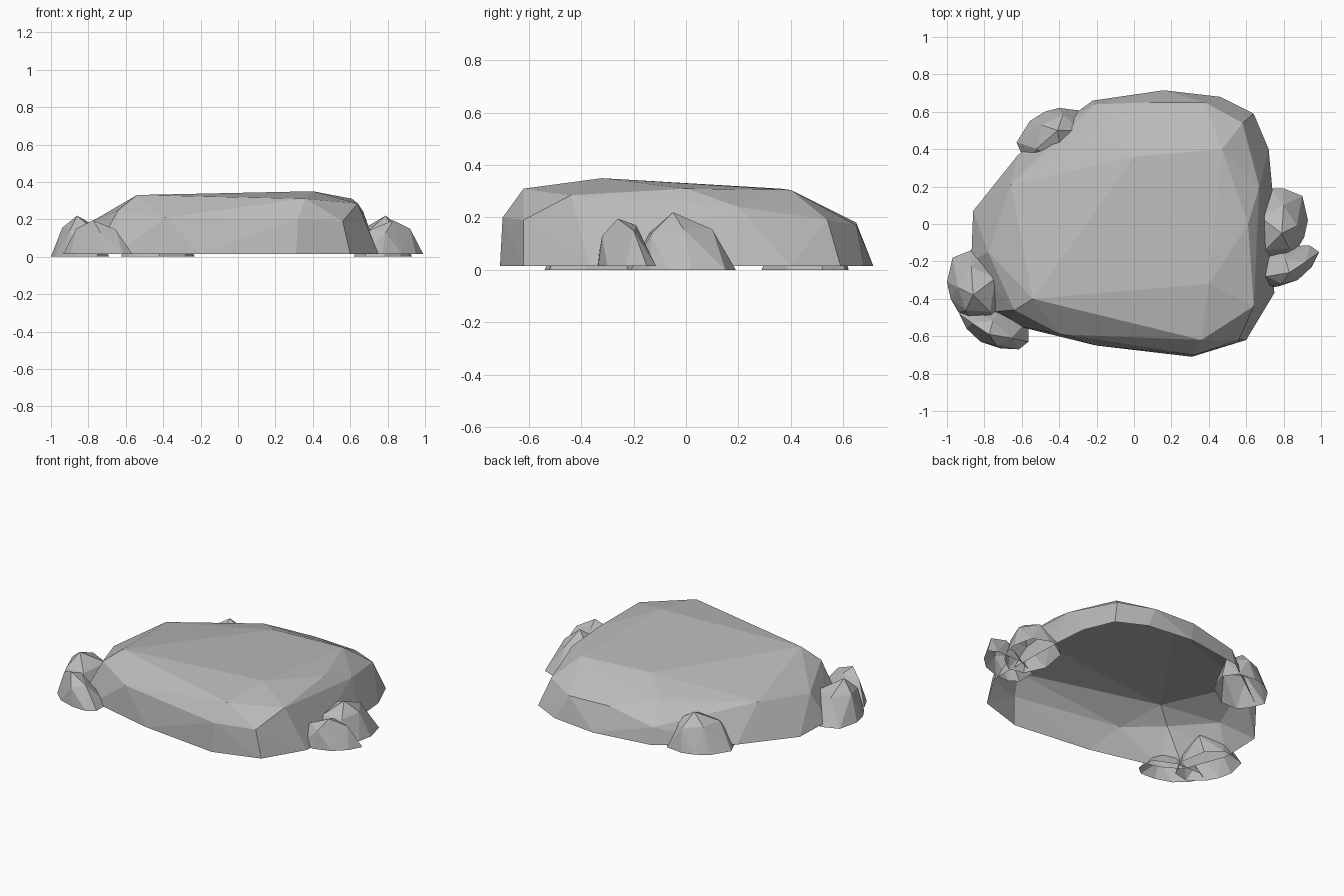
import bpy
import bmesh
from math import radians
from mathutils import Matrix, Vector

# Remove the default cube only
default_cube = bpy.data.objects.get("Cube")
if default_cube:
    bpy.data.objects.remove(default_cube, do_unlink=True)

# One grey stone material
stone = bpy.data.materials.new("grey_stone")
stone.use_nodes = True
stone_colour = (0.5, 0.5, 0.5, 1)
stone.diffuse_color = stone_colour
shader = next(n for n in stone.node_tree.nodes if n.type == 'BSDF_PRINCIPLED')
shader.inputs["Base Color"].default_value = stone_colour
shader.inputs["Roughness"].default_value = 0.9


def make_rock(name, footprint, base_height, crown, centre=(0, 0), turn=0, mirrored=False):
    """Faceted hull over a footprint and crown points, open underneath."""
    bm = bmesh.new()
    for x, y in footprint:
        bm.verts.new((x, y, base_height))
    for point in crown:
        bm.verts.new(point)

    # Wrap the points and drop any that fall inside the hull
    hull = bmesh.ops.convex_hull(bm, input=bm.verts[:])
    unused = [v for v in bm.verts if not v.link_faces]
    bmesh.ops.delete(bm, geom=unused, context='VERTS')
    bmesh.ops.recalc_face_normals(bm, faces=bm.faces[:])

    # Remove the flat underside
    underside = [f for f in bm.faces
                 if all(v.co.z < base_height + 0.001 for v in f.verts)]
    bmesh.ops.delete(bm, geom=underside, context='FACES')

    # Place the rock, mirroring across x when asked
    placement = Matrix.Translation(Vector((*centre, 0)))
    placement = placement @ Matrix.Rotation(radians(turn), 4, 'Z')
    if mirrored:
        placement = placement @ Matrix.Diagonal((-1, 1, 1, 1))
    bmesh.ops.transform(bm, matrix=placement, verts=bm.verts[:])
    if mirrored:
        bmesh.ops.reverse_faces(bm, faces=bm.faces[:])

    mesh = bpy.data.meshes.new(name)
    bm.to_mesh(mesh)
    bm.free()
    mesh.materials.append(stone)
    rock = bpy.data.objects.new(name, mesh)
    bpy.context.collection.objects.link(rock)
    return rock


# Broad flat-topped boulder
boulder_footprint = [
    (-.22, .66), (.16, .715), (.46, .68), (.64, .59), (.72, .4), (.74, .18),
    (.75, -.37), (.6, -.62), (.31, -.71), (-.2, -.65), (-.4, -.6),
    (-.65, -.54), (-.77, -.47), (-.87, -.2), (-.86, .07), (-.62, .37),
]
boulder_crown = [
    # Top plateau
    (.36, -.62, .31), (.4, -.32, .35), (-.54, -.4, .33), (.64, -.44, .285),
    (.61, 0, .31), (.47, .4, .305), (0, .36, .31),
    # Sloping shoulders
    (.38, .65, .17), (.09, .65, .18), (-.21, .64, .12), (-.18, .52, .24),
    (.58, .54, .19), (-.66, .21, .24), (-.64, -.46, .25), (-.78, -.15, .19),
    (.56, -.62, .19), (.32, -.7, .2), (-.39, -.59, .21), (.67, .2, .24),
]
make_rock("boulder", boulder_footprint, 0.015, boulder_crown)

# Rounded stone, used three times around the edge
round_footprint = [
    (-.05, .2), (.02, .2), (.12, .16), (.15, .03), (.13, -.06),
    (.09, -.13), (0, -.2), (-.1, -.18), (-.16, -.05), (-.13, .12),
]
round_crown = [
    (.09, 0, .155), (.02, .11, .155), (.05, -.12, .14),
    (-.08, -.13, .14), (-.11, .05, .15), (.01, -.04, .22),
]
round_places = [
    ("left_round_stone", (.78, -.01), 0, False),
    ("right_round_stone", (-.85, -.34), 0, True),
    ("back_round_stone", (-.43, .465), 135, False),
]
for name, centre, turn, mirrored in round_places:
    make_rock(name, round_footprint, 0, round_crown, centre, turn, mirrored)

# Long stone, used once on each side
long_footprint = [
    (.18, .08), (.14, 0), (.065, -.07), (-.04, -.105), (-.14, -.11),
    (-.19, -.07), (-.19, .05), (-.05, .11), (.13, .115),
]
long_crown = [
    (.02, -.03, .195), (.11, .03, .15), (-.1, -.05, .145),
    (-.02, -.09, .13), (-.14, 0, .08), (0, .04, .17),
]
long_places = [
    ("left_long_stone", (.81, -.23), False),
    ("right_long_stone", (-.755, -.56), True),
]
for name, centre, mirrored in long_places:
    make_rock(name, long_footprint, 0.015, long_crown, centre, 0, mirrored)
